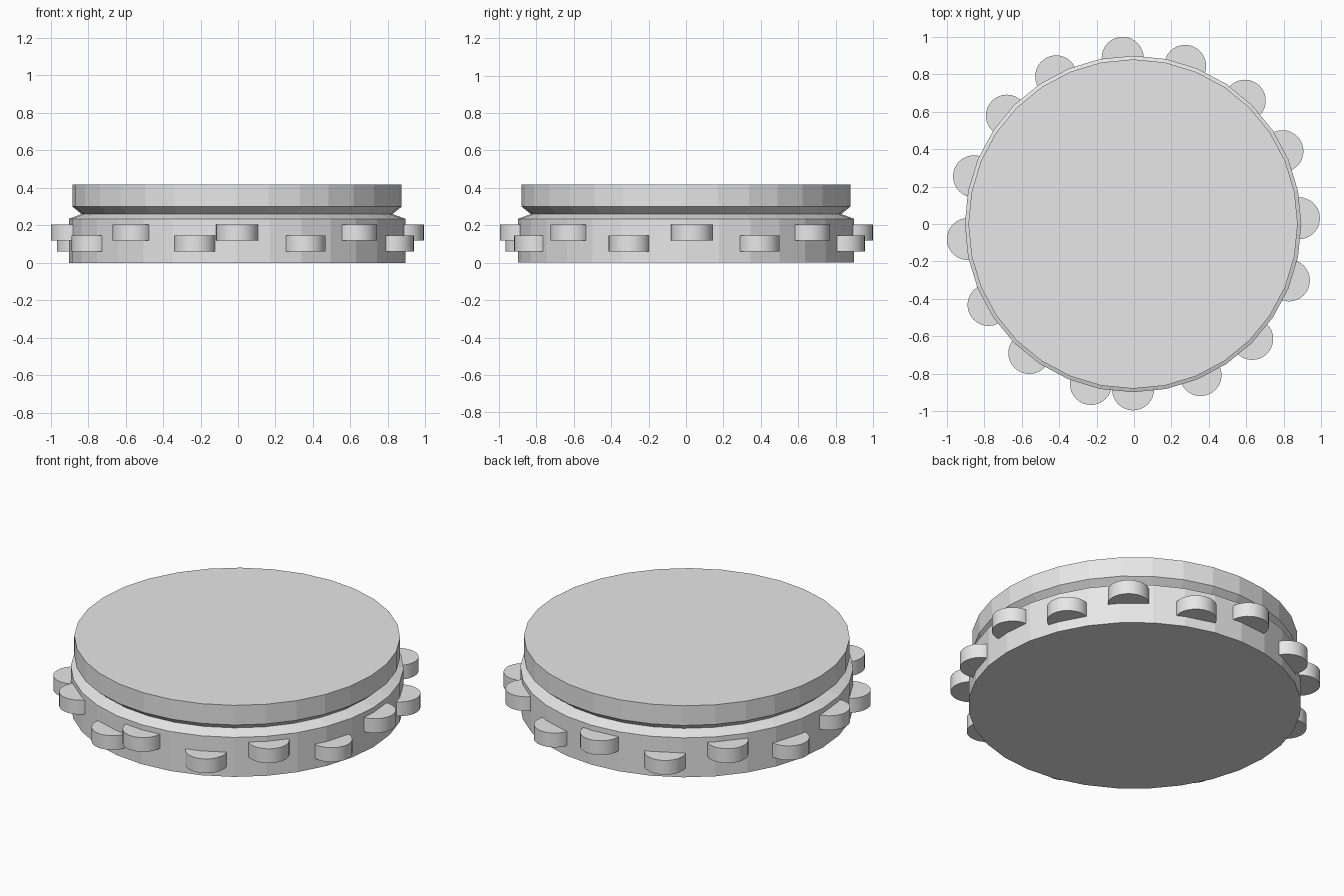
import bpy, bmesh, math

if "Cube" in bpy.data.objects:
    bpy.data.objects.remove(bpy.data.objects["Cube"])

grey = bpy.data.materials.new("plain grey")
grey.diffuse_color = (0.8, 0.8, 0.8, 1)
grey.use_nodes = True
grey.node_tree.nodes["Principled BSDF"].inputs["Base Color"].default_value = grey.diffuse_color

CENTRE = (-0.005, 0.0)


def lathe(name, profile, sides, centre):
    """Solid of revolution from (radius, z) rings, capped at both ends."""
    bm = bmesh.new()
    rings = [[bm.verts.new((centre[0] + r * math.cos(math.tau * i / sides),
                            centre[1] + r * math.sin(math.tau * i / sides), z))
              for i in range(sides)] for r, z in profile]
    for a, b in zip(rings, rings[1:]):
        for i in range(sides):
            j = (i + 1) % sides
            bm.faces.new((a[i], a[j], b[j], b[i]))
    bm.faces.new(rings[0][::-1])
    bm.faces.new(rings[-1])
    mesh = bpy.data.meshes.new(name)
    bm.to_mesh(mesh)
    bm.free()
    mesh.materials.append(grey)
    obj = bpy.data.objects.new(name, mesh)
    bpy.context.collection.objects.link(obj)
    return obj


# Round body: wide base, V-shaped groove, slightly narrower lid
lathe("drum_body", [(0.898, 0), (0.898, 0.235), (0.83, 0.26),
                    (0.879, 0.30), (0.879, 0.417)], 32, CENTRE)

# Two staggered rows of discs around the base: (row, start angle, bottom z)
for row, start, z in (("upper", -90, 0.12), ("lower", -66, 0.06)):
    for k in range(8):
        a = math.radians(start + 45.9 * k)
        c = (CENTRE[0] + 0.886 * math.cos(a), 0.003 + 0.886 * math.sin(a))
        disc = lathe(f"{row}_disc_{k + 1}",
                     [(0.112, z), (0.112, z + 0.085)], 32, c)
        for p in disc.data.polygons:
            p.use_smooth = len(p.vertices) == 4
        # keep the rims sharp
        for e in disc.data.edges:
            v0, v1 = (disc.data.vertices[i].co for i in e.vertices)
            e.use_edge_sharp = abs(v0.z - v1.z) < 1e-5
